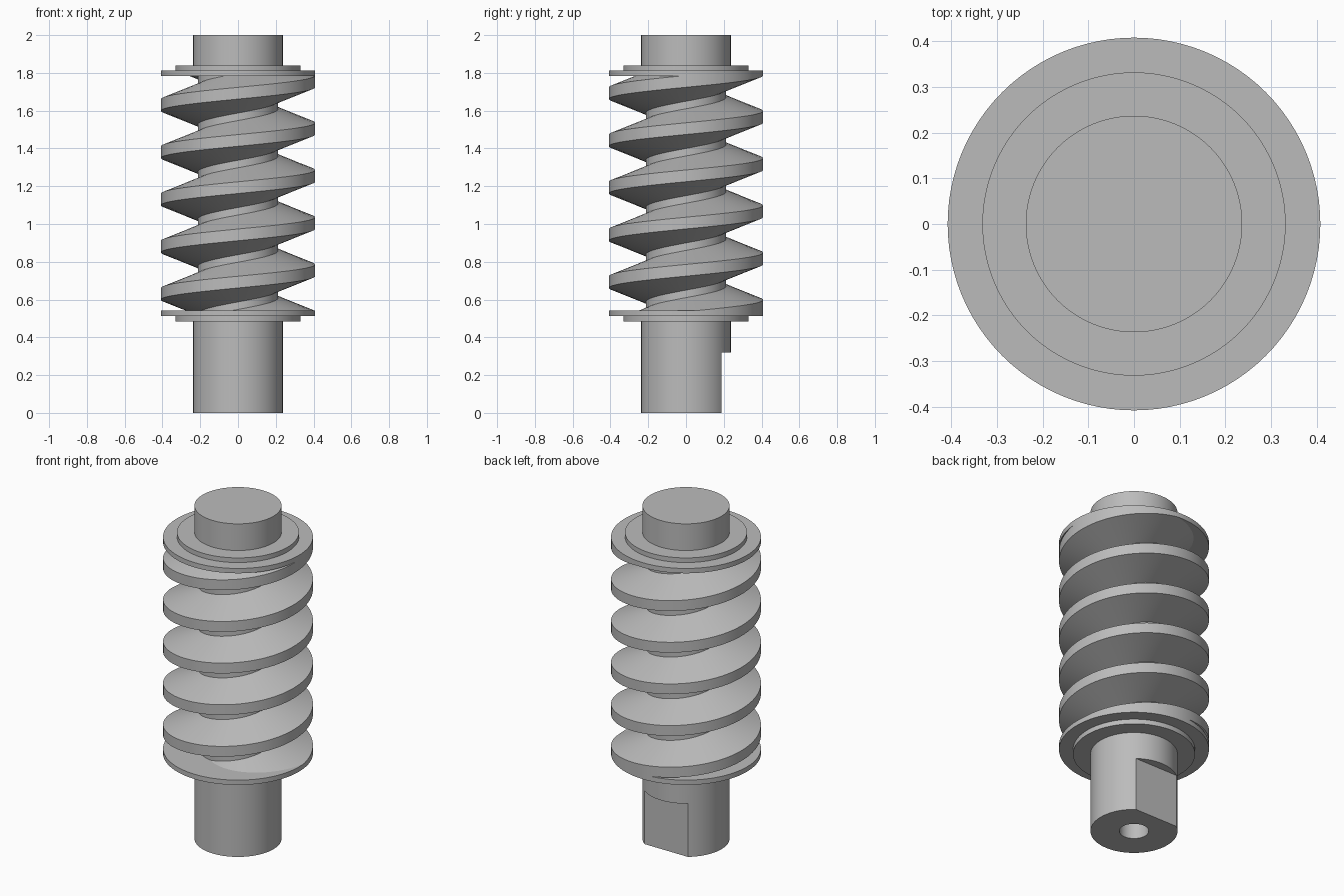
import bpy, bmesh, math
from mathutils import Vector

cube = bpy.data.objects.get("Cube")
if cube:
    bpy.data.objects.remove(cube, do_unlink=True)

SEG = 96            # sides per turn
PITCH = 0.25
R_SHAFT, R_CORE, R_COLLAR, R_THREAD = 0.237, 0.213, 0.332, 0.408

steel = bpy.data.materials.new("plain grey steel")
steel.use_nodes = True
GREY = (0.5, 0.5, 0.5, 1)
steel.diffuse_color = GREY
steel.node_tree.nodes["Principled BSDF"].inputs["Base Color"].default_value = GREY


def make_object(name, bm):
    bmesh.ops.recalc_face_normals(bm, faces=bm.faces)
    mesh = bpy.data.meshes.new(name)
    bm.to_mesh(mesh)
    bm.free()
    mesh.materials.append(steel)
    obj = bpy.data.objects.new(name, mesh)
    bpy.context.collection.objects.link(obj)
    return obj


def activate(obj):
    bpy.ops.object.select_all(action='DESELECT')
    obj.select_set(True)
    bpy.context.view_layer.objects.active = obj


def lathe(name, profile):
    bm = bmesh.new()
    verts = [bm.verts.new((r, 0, z)) for r, z in profile]
    edges = [bm.edges.new(pair) for pair in zip(verts, verts[1:])]
    bmesh.ops.spin(bm, geom=verts + edges, cent=(0, 0, 0), axis=(0, 0, 1),
                   angle=math.tau, steps=SEG, use_merge=True)
    bmesh.ops.remove_doubles(bm, verts=bm.verts, dist=0.0001)
    return make_object(name, bm)


# Stepped shaft with collars, thread core and a blind centre hole
shaft = lathe("shaft", [
    (0, 0.25), (0.08, 0.25), (0.08, 0), (R_SHAFT, 0),
    (R_SHAFT, 0.483), (R_COLLAR, 0.483), (R_COLLAR, 0.512),
    (R_THREAD, 0.512), (R_THREAD, 0.541), (R_CORE, 0.541),
    (R_CORE, 1.783), (R_THREAD, 1.783), (R_THREAD, 1.812),
    (R_COLLAR, 1.812), (R_COLLAR, 1.84), (R_SHAFT, 1.84),
    (R_SHAFT, 2), (0, 2)])

# Drive flat on the back of the lower shaft
bm = bmesh.new()
bmesh.ops.create_cube(bm, size=1)
bmesh.ops.scale(bm, vec=(0.8, 0.3, 0.42), verts=bm.verts)
bmesh.ops.translate(bm, vec=(0, 0.188 + 0.15, 0.32 - 0.21), verts=bm.verts)
cutter = make_object("flat_cutter", bm)
cutter.hide_render = True
activate(shaft)
cut = shaft.modifiers.new("drive flat", 'BOOLEAN')
cut.operation = 'DIFFERENCE'
cut.solver = 'EXACT'
cut.object = cutter
bpy.ops.object.modifier_apply(modifier=cut.name)
bpy.data.objects.remove(cutter, do_unlink=True)

# Right-handed trapezoid thread, swept up the core and trimmed inside the end discs
section = [(0.2, -0.11), (R_THREAD, -0.031), (R_THREAD, 0.031), (0.2, 0.11)]
bm = bmesh.new()
previous = None
for i in range(7 * SEG + 1):
    a = math.tau * i / SEG
    z = 0.255 + PITCH * i / SEG
    ring = [bm.verts.new((r * math.cos(a), r * math.sin(a), z + dz)) for r, dz in section]
    if previous:
        for j in range(4):
            k = (j + 1) % 4
            bm.faces.new((previous[j], previous[k], ring[k], ring[j]))
    previous = ring
for height, up in ((0.527, -1), (1.797, 1)):
    bmesh.ops.bisect_plane(bm, geom=bm.verts[:] + bm.edges[:] + bm.faces[:],
                           plane_co=Vector((0, 0, height)),
                           plane_no=Vector((0, 0, up)), clear_outer=True)
thread = make_object("worm_thread", bm)

for obj in (shaft, thread):
    activate(obj)
    bpy.ops.object.shade_smooth_by_angle(angle=math.radians(18))
